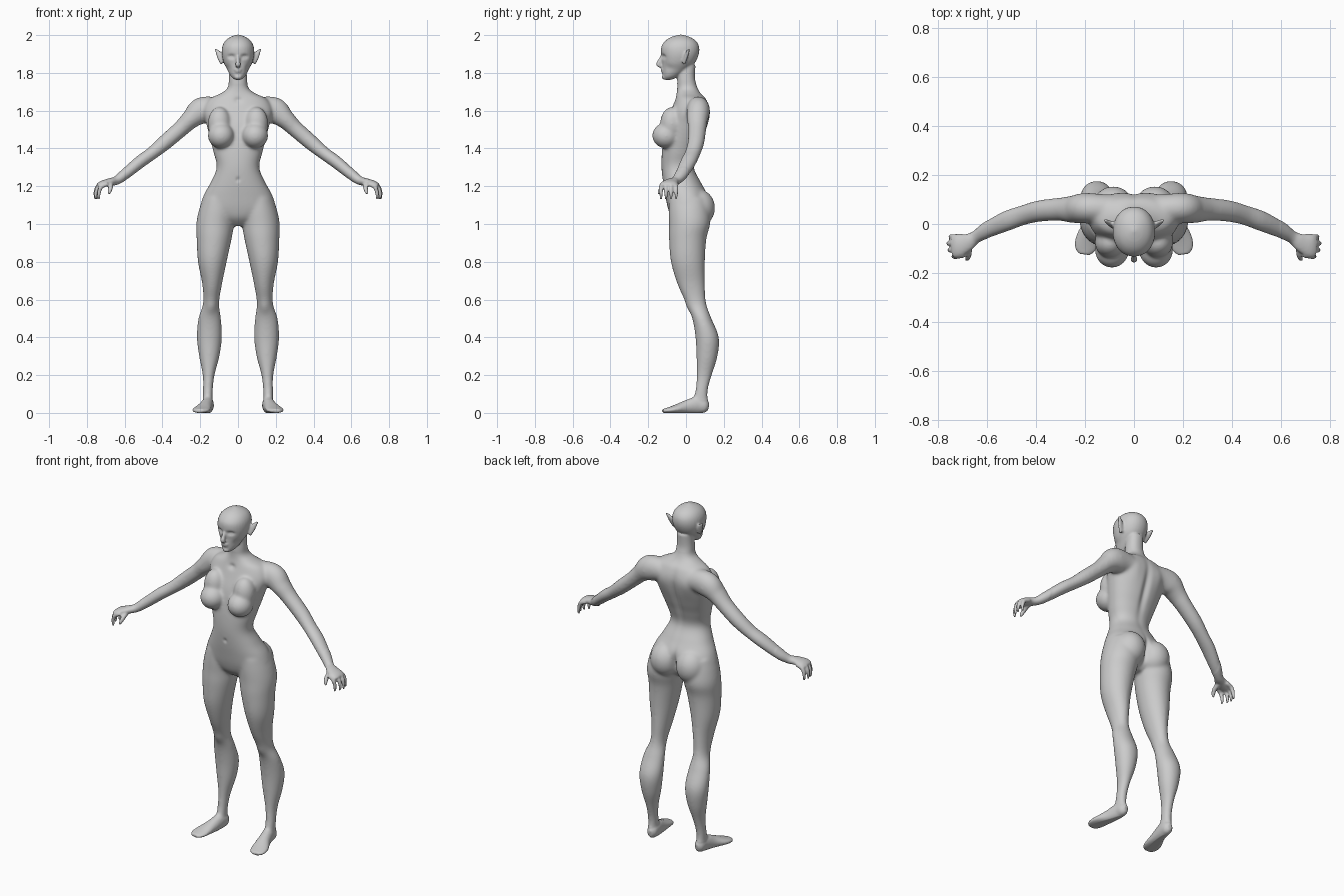
import bpy, bmesh, math
from mathutils import Vector

bm = bmesh.new()
SEG = 32


def spline(keys, steps=6):
    """Catmull-Rom through tuples of any length."""
    out = []
    for i in range(len(keys) - 1):
        k = [keys[max(i - 1, 0)], keys[i], keys[i + 1], keys[min(i + 2, len(keys) - 1)]]
        for s in range(steps):
            t = s / steps
            out.append([0.5 * (2 * b + (c - a) * t + (2 * a - 5 * b + 4 * c - d) * t * t
                               + (3 * b - a - 3 * c + d) * t ** 3) for a, b, c, d in zip(*k)])
    return out + [list(keys[-1])]


def skin(rings, mirror):
    """Close a stack of rings into a solid, optionally on both sides."""
    for sign in ((1, -1) if mirror else (1,)):
        vs = [[bm.verts.new((p.x * sign, p.y, p.z)) for p in r] for r in rings]
        n = len(vs[0])
        for a, b in zip(vs, vs[1:]):
            for i in range(n):
                bm.faces.new((a[i], a[(i + 1) % n], b[(i + 1) % n], b[i]))
        bm.faces.new(vs[0][::-1])
        bm.faces.new(vs[-1])


def oval(c, u, v, p):
    pts = []
    for i in range(SEG):
        a = 2 * math.pi * i / SEG
        cu, sv = math.cos(a), math.sin(a)
        pts.append(c + u * math.copysign(abs(cu) ** p, cu) + v * math.copysign(abs(sv) ** p, sv))
    return pts


def stack(keys, mirror=False, p=1.0):
    """Horizontal slices: z, x min, x max, y min, y max."""
    rings = []
    for z, x0, x1, y0, y1 in spline(keys):
        rings.append(oval(Vector(((x0 + x1) / 2, (y0 + y1) / 2, z)),
                          Vector((max(x1 - x0, .004) / 2, 0, 0)),
                          Vector((0, max(y1 - y0, .004) / 2, 0)), p))
    skin(rings, mirror)


def tube(keys, ref, mirror=True):
    """Slices across a path: x, y, z, radius across ref, radius along ref."""
    pts = spline(keys)
    rings = []
    for i, k in enumerate(pts):
        t = (Vector(pts[min(i + 1, len(pts) - 1)][:3]) - Vector(pts[max(i - 1, 0)][:3])).normalized()
        v = (Vector(ref) - t * t.dot(Vector(ref))).normalized()
        rings.append(oval(Vector(k[:3]), v.cross(t) * max(k[3], .002), v * max(k[4], .002), 1))
    skin(rings, mirror)


def blob(c, r, mirror=True):
    """Ellipsoid."""
    rings = []
    for i in range(1, 20):
        a = math.pi * i / 20
        s = math.sin(a)
        rings.append(oval(Vector((c[0], c[1], c[2] - r[2] * math.cos(a))),
                          Vector((r[0] * s, 0, 0)), Vector((0, r[1] * s, 0)), 1))
    skin(rings, mirror)


X, Y, Z = (1, 0, 0), (0, 1, 0), (0, 0, 1)

# Torso and neck: z, half width, front, back
torso = [(.99, .05, -.035, .05), (1.03, .13, -.075, .09), (1.08, .195, -.095, .11),
         (1.15, .183, -.11, .115), (1.22, .145, -.122, .08), (1.30, .113, -.13, .043),
         (1.38, .13, -.128, .062), (1.45, .148, -.12, .09), (1.53, .168, -.105, .117),
         (1.60, .185, -.08, .127), (1.66, .155, -.058, .108), (1.69, .095, -.05, .08),
         (1.72, .056, -.047, .062), (1.77, .048, -.046, .048), (1.84, .045, -.04, .05)]
stack([(z, -w, w, f, b) for z, w, f, b in torso], p=.9)

# Head
head = [(1.763, .015, -.112, -.08), (1.78, .036, -.122, -.04), (1.815, .056, -.125, .01),
        (1.855, .076, -.126, .048), (1.90, .086, -.132, .068), (1.94, .083, -.13, .069),
        (1.97, .067, -.109, .052), (1.99, .04, -.077, .02), (2.002, .008, -.036, -.02)]
stack([(z, -w, w, f, b) for z, w, f, b in head], p=.95)

# Nose, lips and chin
tube([(0, -.122, 1.895, .009, .009), (0, -.136, 1.868, .010, .011),
      (0, -.146, 1.845, .014, .012), (0, -.134, 1.833, .012, .007)], Y, False)
blob((0, -.125, 1.818), (.019, .009, .006), False)
blob((0, -.125, 1.807), (.016, .008, .006), False)
blob((0, -.115, 1.778), (.02, .013, .014), False)

# Pointed ears
tube([(.07, -.012, 1.862, .030, .012), (.092, 0, 1.888, .021, .010),
      (.106, .008, 1.908, .013, .009), (.12, .016, 1.928, .005, .006)], Y)

# Breasts and buttocks
blob((.09, -.105, 1.468), (.07, .074, .068))
blob((.098, -.075, 1.53), (.062, .062, .09))
blob((.085, .062, 1.085), (.088, .092, .10))

# Legs
stack([(1.14, .03, .185, -.09, .11), (1.07, .015, .208, -.092, .125), (1.0, .02, .221, -.09, .128),
       (.92, .034, .219, -.09, .108), (.80, .06, .212, -.08, .10), (.68, .085, .189, -.045, .10),
       (.58, .10, .185, .0, .107), (.50, .09, .21, .033, .135), (.40, .085, .218, .05, .174),
       (.30, .098, .206, .055, .167), (.20, .124, .187, .056, .137), (.12, .133, .186, .05, .116),
       (.05, .135, .186, .03, .118)], True)

# Feet
tube([(.155, .12, .033, .012, .02), (.157, .10, .036, .028, .036), (.16, .06, .042, .031, .046),
      (.172, 0, .030, .036, .036), (.19, -.06, .019, .047, .022), (.199, -.10, .013, .044, .014),
      (.203, -.124, .010, .024, .010)], Z)

# Arms and palms
tube([(.09, .06, 1.61, .06, .055), (.19, .065, 1.60, .072, .062), (.25, .06, 1.555, .052, .056),
      (.30, .06, 1.507, .044, .048), (.385, .053, 1.433, .041, .044), (.455, .035, 1.375, .035, .041),
      (.52, .012, 1.328, .034, .042), (.60, -.025, 1.262, .029, .034), (.645, -.053, 1.23, .023, .026),
      (.68, -.075, 1.222, .020, .036), (.72, -.09, 1.211, .018, .046),
      (.742, -.093, 1.20, .013, .042)], Y)

# Fingers and thumbs
for y, dx in ((-.052, -.004), (-.079, .004), (-.106, 0), (-.132, -.016)):
    tube([(.705 + dx, y * .95, 1.212, .011, .011), (.738 + dx, y, 1.198, .011, .011),
          (.751 + dx, y, 1.168, .010, .010), (.752 + dx, y, 1.132, .006, .006)], Y)
tube([(.675, -.085, 1.215, .015, .015), (.674, -.118, 1.198, .013, .013),
      (.678, -.137, 1.178, .011, .011), (.684, -.145, 1.158, .006, .006)], X)

# Fuse all parts into one skin
bmesh.ops.recalc_face_normals(bm, faces=bm.faces[:])
mesh = bpy.data.meshes.new("body")
bm.to_mesh(mesh)
bm.free()
body = bpy.data.objects.new("body", mesh)
bpy.context.collection.objects.link(body)
bpy.context.view_layer.objects.active = body
body.select_set(True)
fuse = body.modifiers.new("fuse", 'REMESH')
fuse.mode = 'VOXEL'
fuse.voxel_size = .0055
bpy.ops.object.convert(target='MESH')

# Soften the joins, lightly on face, hands and feet
bm = bmesh.new()
bm.from_mesh(body.data)


def soften(verts, times):
    for _ in range(times):
        bmesh.ops.smooth_vert(bm, verts=verts, factor=.5, use_axis_x=True,
                              use_axis_y=True, use_axis_z=True)


soften(bm.verts[:], 2)
soften([v for v in bm.verts if abs(v.co.x) < .6 and .07 < v.co.z < 1.74], 16)

# Sculpted details: centre, radii, push
brushes = [((.034, -.12, 1.886), (.019, .03, .011), (0, .014, 0)),    # eye sockets
           ((.034, -.11, 1.884), (.011, .03, .006), (0, -.006, 0)),   # eyes
           ((.06, -.10, 1.825), (.02, .04, .02), (-.004, .003, 0)),   # cheeks
           ((0, .11, 1.46), (.02, .08, .15), (0, -.014, 0)),          # spine
           ((.085, .12, 1.57), (.04, .04, .07), (0, .006, 0)),        # shoulder blades
           ((0, .14, 1.08), (.014, .08, .07), (0, -.02, 0)),          # buttock cleft
           ((0, -.125, 1.235), (.01, .03, .012), (0, .006, 0)),       # navel
           ((0, -.06, 1.655), (.02, .03, .015), (0, .008, 0)),        # throat hollow
           ((.14, .02, .565), (.025, .03, .035), (0, -.006, 0))]      # kneecaps
for v in bm.verts:
    p = Vector((abs(v.co.x), v.co.y, v.co.z))
    side = 1 if v.co.x >= 0 else -1
    for c, r, push in brushes:
        d = sum(((p[i] - c[i]) / r[i]) ** 2 for i in range(3))
        if d < 6:
            w = math.exp(-d)
            v.co += Vector((push[0] * side, push[1], push[2])) * w
    v.co.z = max(v.co.z, 0)
bm.to_mesh(body.data)
bm.free()
body.data.shade_smooth()
